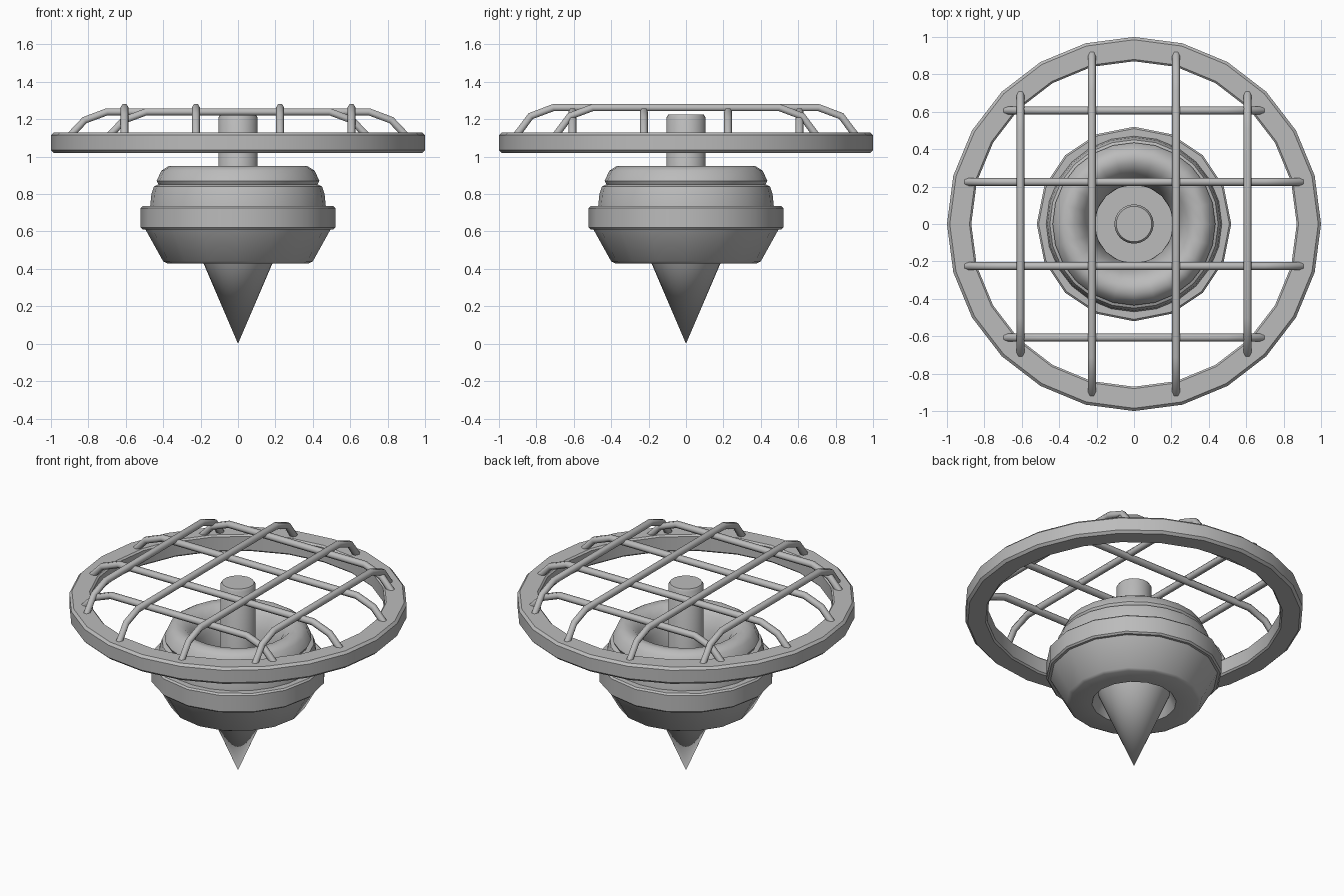
import bpy, bmesh, math

old = bpy.data.objects.get("Cube")
if old:
    bpy.data.objects.remove(old, do_unlink=True)

GREY = (0.5, 0.5, 0.5, 1)
metal = bpy.data.materials.new("grey_metal")
metal.use_nodes = True
metal.diffuse_color = GREY
metal.node_tree.nodes["Principled BSDF"].inputs["Base Color"].default_value = GREY


def lathe(name, profile, sides, closed=False):
    """Spin a list of (radius, height) points around z."""
    bm = bmesh.new()
    rings = []
    for r, z in profile:
        if r == 0:
            rings.append([bm.verts.new((0, 0, z))] * sides)
        else:
            angles = [math.tau * i / sides for i in range(sides)]
            rings.append([bm.verts.new((r * math.cos(a), r * math.sin(a), z)) for a in angles])
    pairs = list(zip(rings, rings[1:]))
    if closed:
        pairs.append((rings[-1], rings[0]))
    for a, b in pairs:
        for i in range(sides):
            j = (i + 1) % sides
            corners = list(dict.fromkeys((a[i], a[j], b[j], b[i])))
            bm.faces.new(corners)
    bmesh.ops.recalc_face_normals(bm, faces=bm.faces)
    mesh = bpy.data.meshes.new(name)
    bm.to_mesh(mesh)
    bm.free()
    obj = bpy.data.objects.new(name, mesh)
    finish(obj)
    bpy.ops.object.select_all(action='DESELECT')
    obj.select_set(True)
    bpy.context.view_layer.objects.active = obj
    bpy.ops.object.shade_smooth_by_angle(angle=math.radians(40))
    return obj


def finish(obj):
    bpy.context.collection.objects.link(obj)
    obj.data.materials.append(metal)


def bar(name, half, offset, top, along_x):
    """Bent guard bar that drops onto the rim at both ends."""
    side = [(half, 1.11), (half - 0.08, top - 0.045), (half - 0.2, top)]
    path = [(-u, z) for u, z in side] + side[::-1]
    curve = bpy.data.curves.new(name, 'CURVE')
    curve.dimensions = '3D'
    curve.bevel_depth = 0.022
    curve.bevel_resolution = 1
    curve.use_fill_caps = True
    spline = curve.splines.new('POLY')
    spline.points.add(len(path) - 1)
    for point, (u, z) in zip(spline.points, path):
        point.co = (u, offset, z, 1) if along_x else (offset, u, z, 1)
    finish(bpy.data.objects.new(name, curve))


# Pointed spike with a flat top inside the hub
lathe("spike", [(0, 0), (0.21, 0.49), (0, 0.49)], 32)

# Lower hub bowl, open through the middle
lathe("hub_bowl", [(0.25, 0.43), (0.38, 0.43), (0.40, 0.44), (0.5, 0.62),
                   (0.46, 0.7), (0.21, 0.6), (0.21, 0.5)], 16, True)

# Band around the hub
lathe("hub_band", [(0.44, 0.61), (0.51, 0.61), (0.52, 0.62), (0.52, 0.725),
                   (0.51, 0.735), (0.44, 0.735)], 16, True)

# Shoulder and rounded collar with a sunken middle
lathe("hub_shoulder", [(0.4, 0.7), (0.47, 0.73), (0.463, 0.80), (0.45, 0.84),
                       (0.42, 0.855), (0.36, 0.855)], 24, True)
lathe("hub_collar", [(0.42, 0.84), (0.435, 0.87), (0.41, 0.925), (0.37, 0.95),
                     (0.32, 0.945), (0.27, 0.90), (0.235, 0.82), (0.21, 0.7),
                     (0.21, 0.55), (0.3, 0.7)], 24, True)

# Central shaft
lathe("shaft", [(0, 0.48), (0.105, 0.48), (0.105, 1.21), (0.095, 1.225), (0, 1.225)], 24)

# Outer rim
lathe("rim", [(0.87, 1.03), (0.88, 1.02), (0.985, 1.02), (1, 1.035), (1, 1.115),
              (0.985, 1.13), (0.88, 1.13), (0.87, 1.12)], 24, True)

# Crossed guard bars
for sign, label in ((-1, "low"), (1, "high")):
    bar("cross_bar_inner_" + label, 0.9, sign * 0.225, 1.24, True)
    bar("cross_bar_outer_" + label, 0.69, sign * 0.607, 1.24, True)
    bar("long_bar_inner_" + label, 0.91, sign * 0.225, 1.262, False)
    bar("long_bar_outer_" + label, 0.7, sign * 0.607, 1.262, False)
